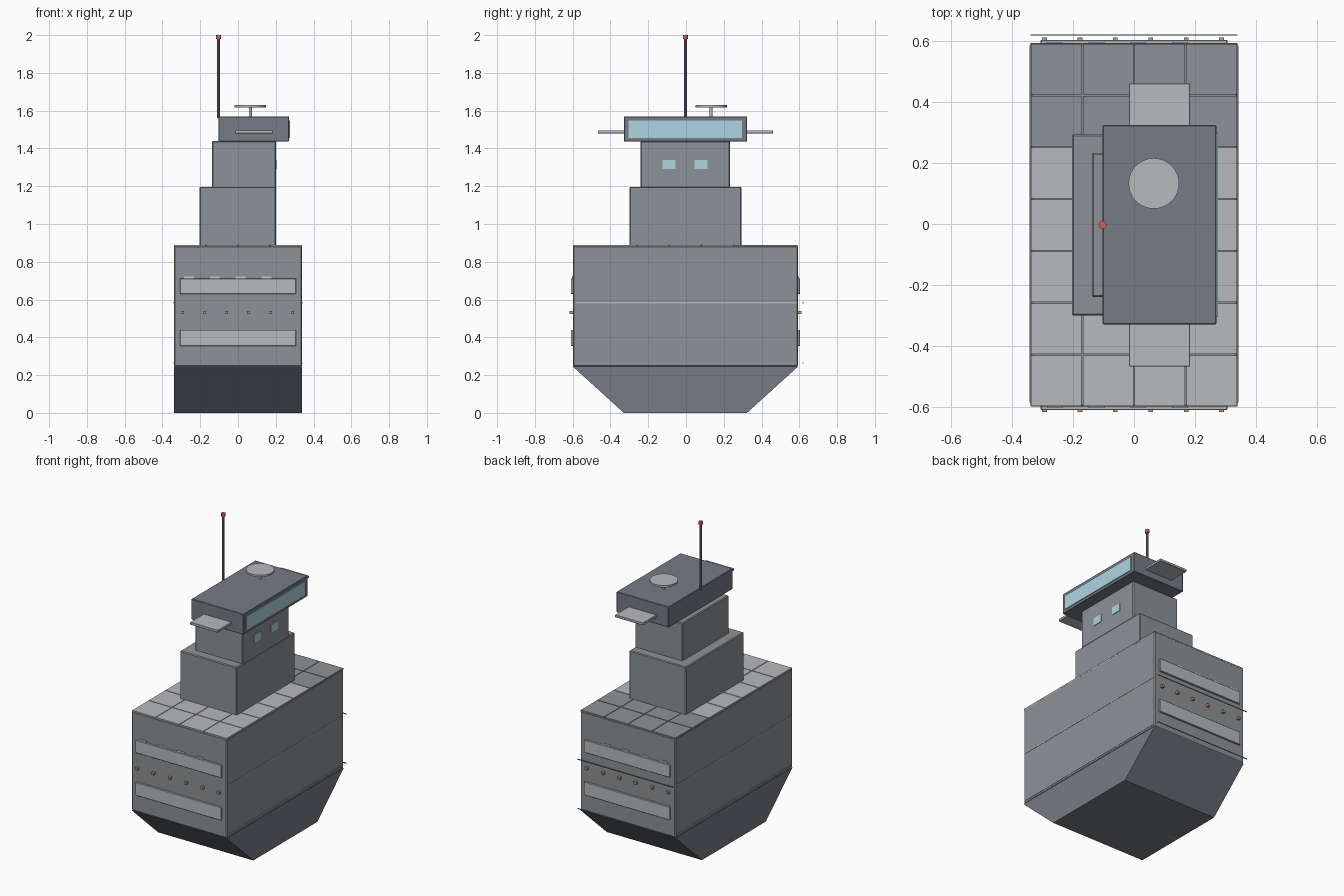
import bpy, bmesh
from mathutils import Vector

if "Cube" in bpy.data.objects:
    bpy.data.objects.remove(bpy.data.objects["Cube"])

CY = -0.003  # hull centre line in y


def material(name, rgb):
    m = bpy.data.materials.new(name)
    m.diffuse_color = (*rgb, 1)
    m.use_nodes = True
    m.node_tree.nodes["Principled BSDF"].inputs["Base Color"].default_value = m.diffuse_color
    return m


HULL = material("hull_grey", (0.27, 0.29, 0.31))
DARK = material("slate", (0.18, 0.20, 0.24))
LIGHT = material("light_grey", (0.48, 0.49, 0.51))
GLASS = material("window_blue", (0.42, 0.66, 0.75))
TEAL = material("teal_trim", (0.15, 0.45, 0.48))
LAMP = material("lamp_amber", (0.55, 0.32, 0.15))
RED = material("beacon_red", (0.75, 0.12, 0.08))


def finish(name, bm, mat, bevel=0):
    bmesh.ops.recalc_face_normals(bm, faces=bm.faces)
    me = bpy.data.meshes.new(name)
    bm.to_mesh(me)
    bm.free()
    ob = bpy.data.objects.new(name, me)
    bpy.context.collection.objects.link(ob)
    me.materials.append(mat)
    if bevel:
        mod = ob.modifiers.new("bevel", 'BEVEL')
        mod.width, mod.segments = bevel, 1
    return ob


def box(name, x, y, z, mat, bevel=0):
    """Box from (min, max) ranges on each axis."""
    bm = bmesh.new()
    bmesh.ops.create_cube(bm, size=1)
    for v in bm.verts:
        v.co = Vector([(r[0] + r[1]) / 2 + c * (r[1] - r[0])
                       for r, c in zip((x, y, z), v.co)])
    return finish(name, bm, mat, bevel)


def rod(name, x, y, z, r, mat, sides):
    bm = bmesh.new()
    bmesh.ops.create_cone(bm, cap_ends=True, segments=sides, radius1=r, radius2=r,
                          depth=z[1] - z[0])
    bmesh.ops.translate(bm, verts=bm.verts, vec=(x, y, sum(z) / 2))
    ob = finish(name, bm, mat)
    if sides > 12:
        for o in bpy.context.selected_objects:
            o.select_set(False)
        ob.select_set(True)
        bpy.context.view_layer.objects.active = ob
        bpy.ops.object.shade_smooth_by_angle()
    return ob


# Keel: trapezoid profile extruded along x
bm = bmesh.new()
profile = [(-0.326, 0), (0.326, 0), (0.596, 0.245), (-0.596, 0.245)]
face = bm.faces.new([bm.verts.new((-0.34, CY + y, z)) for y, z in profile])
ext = bmesh.ops.extrude_face_region(bm, geom=[face])
bmesh.ops.translate(bm, vec=(0.68, 0, 0),
                    verts=[g for g in ext["geom"] if isinstance(g, bmesh.types.BMVert)])
finish("keel", bm, DARK)
box("keel_strip", (-0.34, 0.34), (CY - 0.015, CY + 0.015), (0, 0.004), TEAL)

# Main hull
box("hull", (-0.34, 0.34), (CY - 0.596, CY + 0.596), (0.245, 0.885), HULL, 0.006)

# Deck plates in a 4 x 7 grid with narrow seams
for i in range(4):
    for j in range(7):
        x, y = -0.255 + 0.17 * i, CY - 0.511 + 0.1703 * j
        box("deck_plate", (x - 0.083, x + 0.083), (y - 0.083, y + 0.083),
            (0.88, 0.89), LIGHT if j < 5 else HULL)

# Trim lines on the long sides and just off the rear side
for z, mat in ((0.265, TEAL), (0.583, LIGHT)):
    for s in (-1, 1):
        box("side_trim", sorted((s * 0.335, s * 0.342)), (-0.585, 0.585),
            (z - 0.003, z + 0.003), mat)
    box("rear_trim", (-0.34, 0.34), (0.618, 0.621), (z - 0.003, z + 0.003), TEAL)

# Panels, windows and lamps on both end faces
for s in (-1, 1):
    def out(d):
        return sorted((CY + s * 0.59, CY + s * (0.596 + d)))
    for z in ((0.355, 0.44), (0.63, 0.712)):
        box("end_panel", (-0.306, 0.306), out(0.011), z, LIGHT, 0.002)
    for k in range(4):
        x = -0.26 + 0.137 * k
        box("end_window", (x - 0.026, x + 0.026), out(0.004), (0.685, 0.722), GLASS)
    for k in range(6):
        x = -0.294 + 0.1163 * k
        box("end_lamp", (x - 0.008, x + 0.008), out(0.018), (0.523, 0.539), LAMP)

# Stepped tower
box("lower_tower", (-0.204, 0.201), (-0.3, 0.293), (0.885, 1.197), HULL, 0.005)
box("upper_tower", (-0.138, 0.201), (-0.24, 0.233), (1.19, 1.44), HULL, 0.005)
for y in (-0.09, 0.08):
    box("tower_window", (0.195, 0.205), (y - 0.034, y + 0.034), (1.29, 1.34), GLASS)

# Bridge with wide window and side wings
box("bridge", (-0.103, 0.27), (-0.329, 0.324), (1.437, 1.57), DARK, 0.003)
box("bridge_window", (0.26, 0.275), (-0.305, 0.297), (1.455, 1.547), GLASS)
for s in (-1, 1):
    box("bridge_wing", (-0.016, 0.184), sorted((CY + s * 0.31, CY + s * 0.464)),
        (1.48, 1.496), LIGHT, 0.002)

# Radar dish on its post
rod("radar_post", 0.065, 0.133, (1.565, 1.622), 0.008, LIGHT, 12)
rod("radar_dish", 0.065, 0.133, (1.618, 1.63), 0.083, LIGHT, 32)

# Mast with beacon
rod("mast", -0.103, CY, (1.56, 1.985), 0.007, DARK, 8)
rod("mast_beacon", -0.103, CY, (1.979, 2.0), 0.013, RED, 12)
